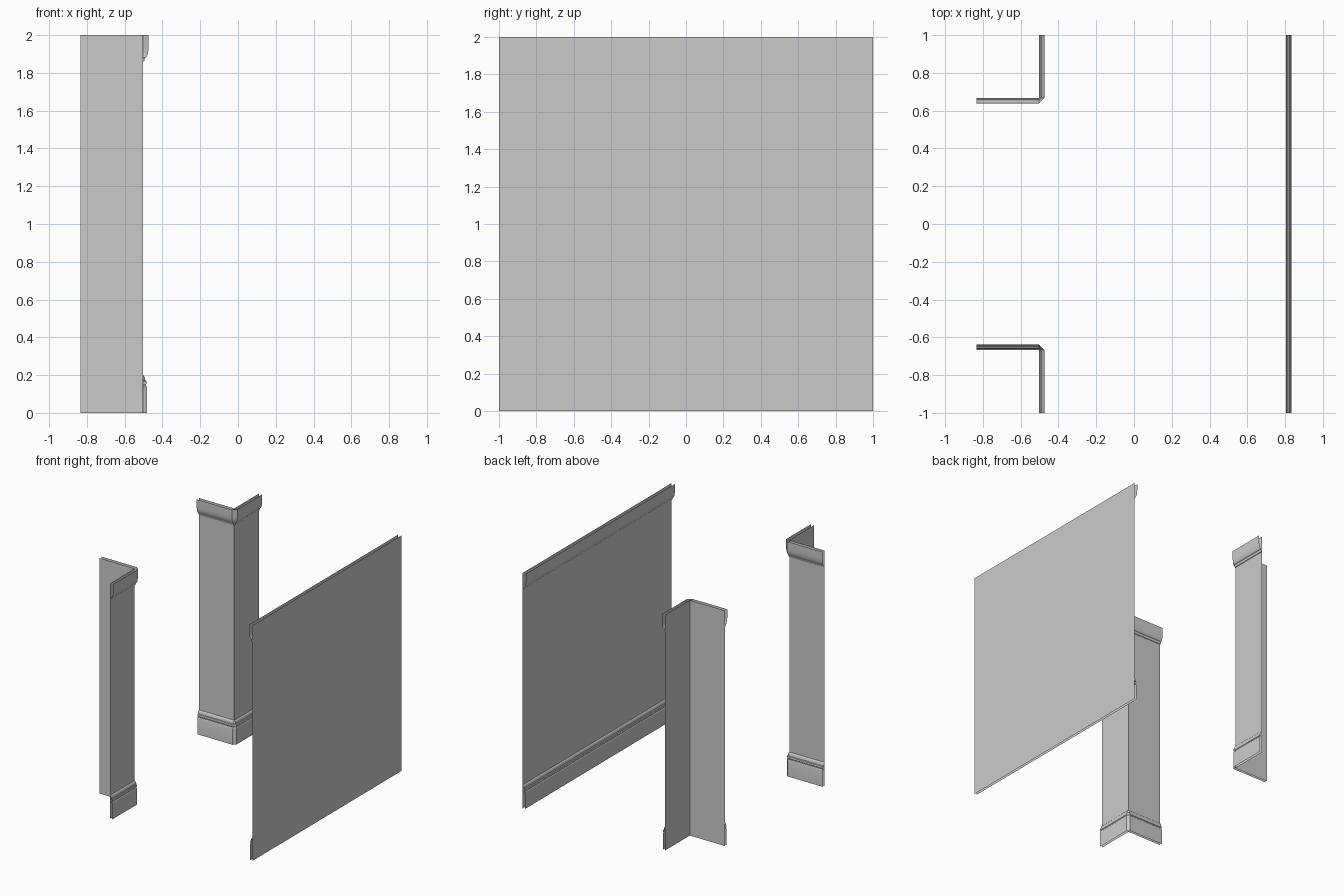
import bpy, bmesh
from math import sin, cos, pi

if "Cube" in bpy.data.objects:
    bpy.data.objects.remove(bpy.data.objects["Cube"])

H, OUT = 2.0, 0.03
XW, XC, YC = 0.835, -0.503, 0.668

# Profiles: (distance out from wall, height), listed from bottom to top
wall = [(0, 0), (0, H)]
base = [(0.021, 0), (0.021, 0.132), (0.019, 0.14), (0.015, 0.144), (0.015, 0.15),
        (0.019, 0.154), (0.020, 0.162), (0.018, 0.169), (0.012, 0.172),
        (0.011, 0.182), (0.008, 0.191), (0.004, 0.197), (0, 0.2)]
crown = [(0, 1.86), (0.005, 1.86), (0.008, 1.866), (0.010, 1.876)]
crown += [(0.012 + 0.018 * sin(a), 1.945 - 0.065 * cos(a))
          for a in [i * pi / 12 for i in range(7)]]
crown += [(OUT, H)]

# Wall runs: (x, y, outward nx, ny), room on the right-hand side of travel.
# A corner repeats its point with both normals, giving a chamfered moulding.
runs = {
    "back_corner": [(-XW, YC, 0, -1), (XC, YC, 0, -1), (XC, YC, 1, 0), (XC, 1, 1, 0)],
    "front_corner": [(XC, -1, 1, 0), (XC, -YC, 1, 0), (XC, -YC, 0, 1), (-XW, -YC, 0, 1)],
    "long_wall": [(XW, 1, -1, 0), (XW, -1, -1, 0)],
}


def sweep(name, run, profile):
    bm = bmesh.new()
    rows = [[bm.verts.new((x + nx * o, y + ny * o, z)) for o, z in profile]
            for x, y, nx, ny in run]
    for a, b in zip(rows, rows[1:]):
        for i in range(len(profile) - 1):
            bm.faces.new((a[i], b[i], b[i + 1], a[i + 1]))
    # Collapse the corner where the profile touches the wall
    bmesh.ops.remove_doubles(bm, verts=bm.verts[:], dist=1e-5)
    me = bpy.data.meshes.new(name)
    bm.to_mesh(me)
    bm.free()
    ob = bpy.data.objects.new(name, me)
    bpy.context.collection.objects.link(ob)
    return ob


# Each run gets a wall sheet, a baseboard and a crown moulding
for run_name, run in runs.items():
    for part, profile in (("panel", wall), ("baseboard", base), ("crown_moulding", crown)):
        ob = sweep(run_name + "_" + part, run, profile)
        if part != "panel":
            bpy.ops.object.select_all(action='DESELECT')
            ob.select_set(True)
            bpy.context.view_layer.objects.active = ob
            bpy.ops.object.shade_smooth_by_angle()
